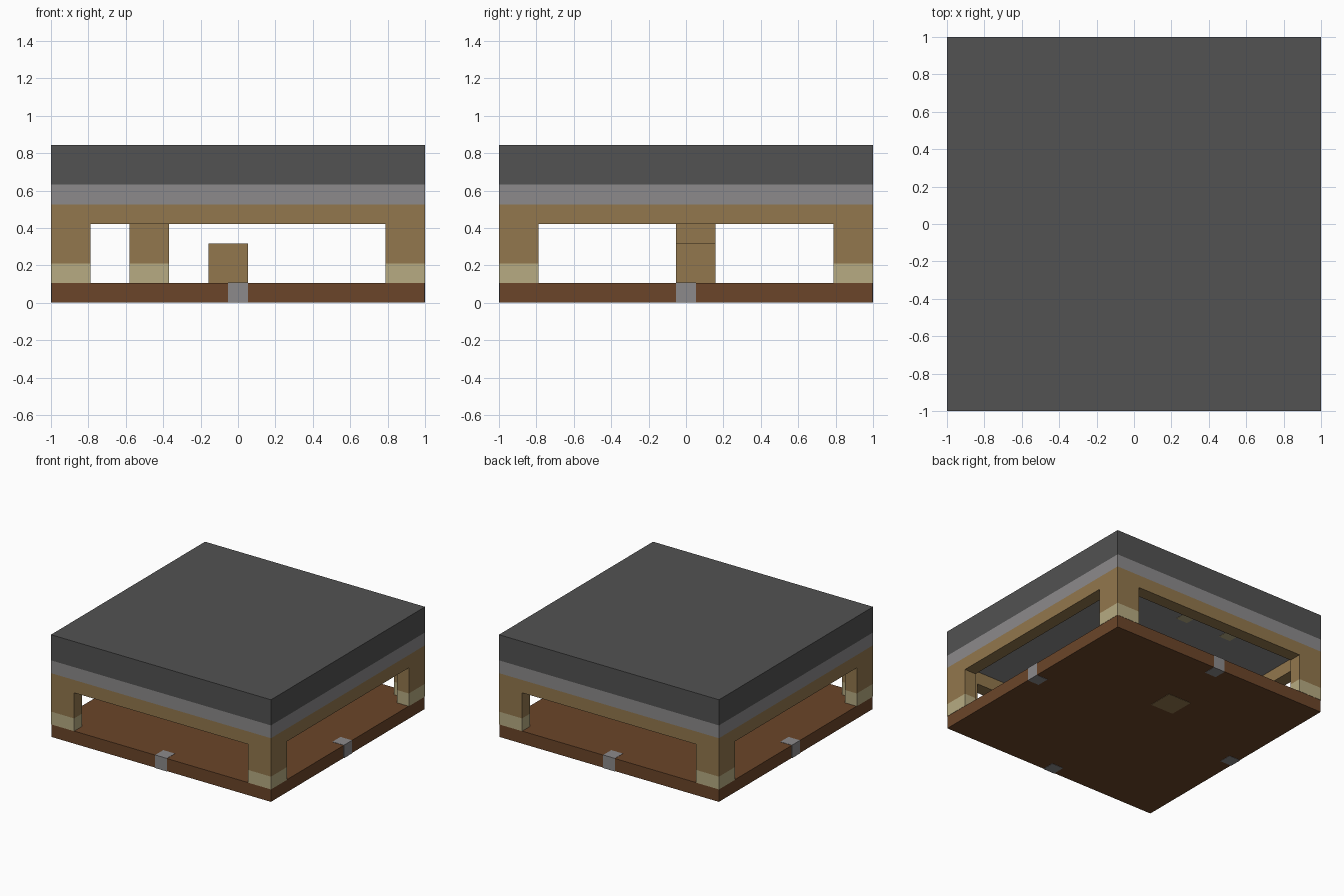
import bpy, bmesh
from math import pi
from mathutils import Matrix

cube = bpy.data.objects.get("Cube")
if cube:
    bpy.data.objects.remove(cube)

U = 2 / 19        # one building block
H = 9.5           # half the width in blocks
LIP = 0.02        # how far set-in blocks stand proud, in blocks


def material(name, rgb):
    linear = [((c / 255 + 0.055) / 1.055) ** 2.4 for c in rgb]
    mat = bpy.data.materials.new(name)
    mat.use_nodes = True
    mat.diffuse_color = (*linear, 1)
    mat.node_tree.nodes["Principled BSDF"].inputs["Base Color"].default_value = (*linear, 1)
    return mat


ROOF = material("dark slate", (82, 82, 82))
STONE = material("light grey stone", (140, 138, 139))
WOOD = material("tan wood", (146, 119, 77))
CREAM = material("cream plinth", (183, 171, 130))
FLOOR = material("brown floor", (107, 69, 41))


def prism(name, outline, z0, z1, mat, turns=0):
    """Extrude an outline given in blocks, turned in quarter steps round z."""
    bm = bmesh.new()
    face = bm.faces.new([bm.verts.new((x, y, z0)) for x, y in outline])
    new = bmesh.ops.extrude_face_region(bm, geom=[face])["geom"]
    bmesh.ops.translate(bm, vec=(0, 0, z1 - z0),
                        verts=[v for v in new if isinstance(v, bmesh.types.BMVert)])
    bmesh.ops.recalc_face_normals(bm, faces=bm.faces)
    bm.transform(Matrix.Rotation(turns * pi / 2, 4, "Z") @ Matrix.Scale(U, 4))
    mesh = bpy.data.meshes.new(name)
    bm.to_mesh(mesh)
    bm.free()
    mesh.materials.append(mat)
    obj = bpy.data.objects.new(name, mesh)
    bpy.context.collection.objects.link(obj)
    return obj


def rect(x0, x1, y0, y1):
    return [(x0, y0), (x1, y0), (x1, y1), (x0, y1)]


# Floor slab and the two roof layers
edge = H - LIP
prism("floor_slab", rect(-edge, edge, -edge, edge), LIP, 1, FLOOR)
prism("roof_lower_layer", rect(-H, H, -H, H), 5, 6, STONE)
prism("roof_upper_layer", rect(-H, H, -H, H), 6, 8, ROOF)

# Four sides: corner post with plinth, top beam and stone block in the floor edge
corner = [(-H, -H), (2 - H, -H), (2 - H, 1 - H), (1 - H, 1 - H), (1 - H, 2 - H), (-H, 2 - H)]
for i, side in enumerate(("front", "left", "back", "right")):
    prism(f"{side}_corner_plinth", corner, 1, 2, CREAM, i)
    prism(f"{side}_corner_post", corner, 2, 4, WOOD, i)
    prism(f"{side}_beam", rect(-H, H - 1, -H, 1 - H), 4, 5, WOOD, i)
    prism(f"{side}_edge_block", rect(-0.5, 0.5, -H, 1 - H), 0, 1 + LIP, STONE, i)

# Inner post, short pillar and the block set into the floor
post = rect(-5.5, -3.5, -0.5, 1.5)
prism("inner_post_plinth", post, 1, 2, CREAM)
prism("inner_post", post, 2, 5, WOOD)
prism("short_pillar", rect(-1.5, 0.5, -0.5, 1.5), 1, 3, WOOD)
prism("floor_inset", rect(-1.5, 0.5, 2.5, 4.5), 0, 0.05, WOOD)

# Small ceiling plates near the back
for x in (-3, 1, 6):
    prism("ceiling_plate", rect(x - 0.5, x + 0.5, 6.5, 7.5), 5 - LIP, 5, CREAM)
